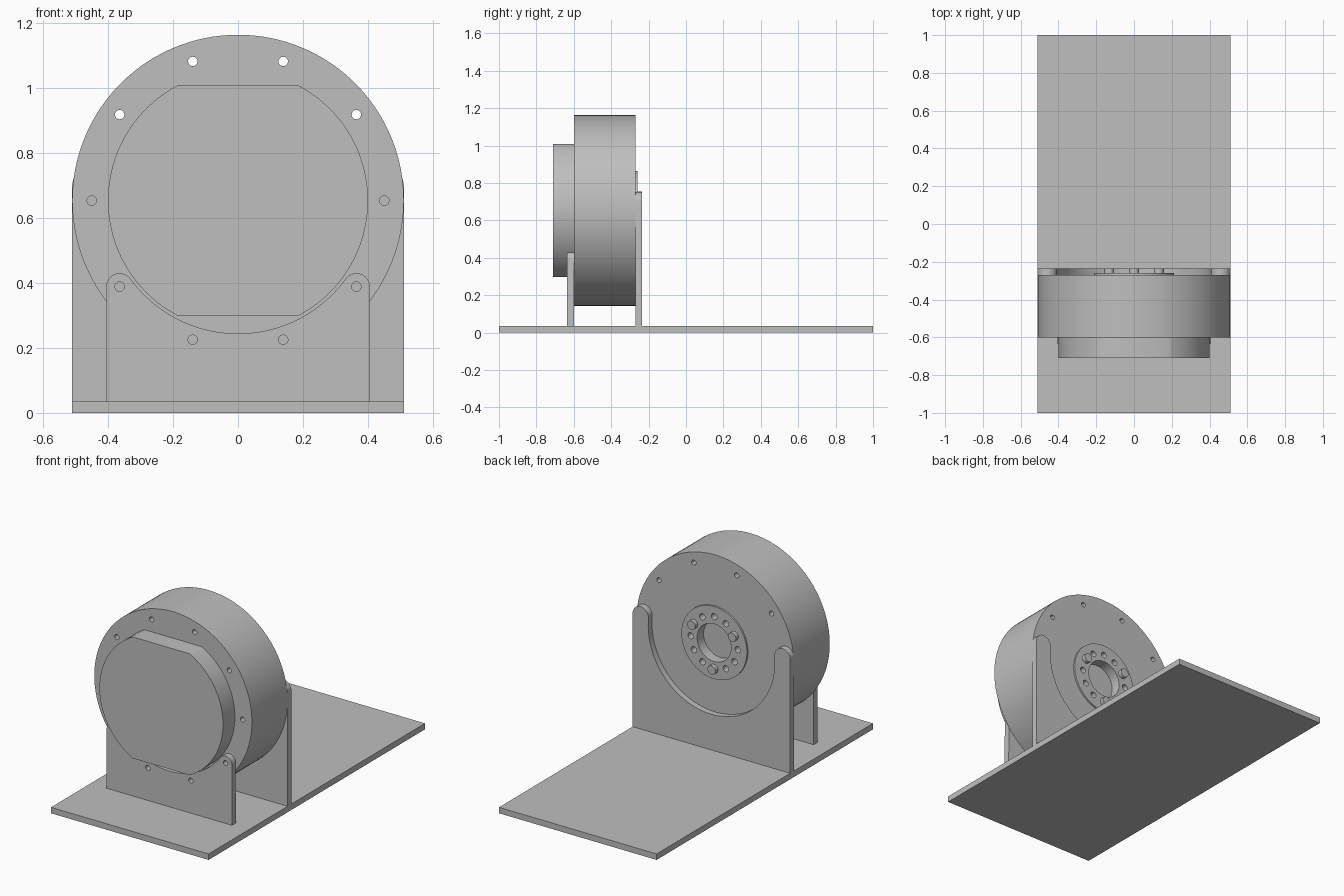
import bpy
import bmesh
from math import cos, sin, asin, radians, degrees, atan2
from mathutils import Matrix

if "Cube" in bpy.data.objects:
    bpy.data.objects.remove(bpy.data.objects["Cube"], do_unlink=True)

grey = bpy.data.materials.new("plain grey")
grey.use_nodes = True
colour = (0.52, 0.52, 0.52, 1)
grey.diffuse_color = colour
grey.node_tree.nodes["Principled BSDF"].inputs["Base Color"].default_value = colour

AXIS_Z = 0.653      # height of the drum axis
BASE_TOP = 0.035
BOLT_R = 0.45       # bolt circle
SEAT_R = 0.409      # concave seat of both brackets


def arc(cx, cz, r, start, end, steps):
    angles = [radians(start + (end - start) * i / steps) for i in range(steps + 1)]
    return [(cx + r * cos(a), cz + r * sin(a)) for a in angles]


def circle(cx, cz, r, steps=24):
    return arc(cx, cz, r, 0, 360, steps)[:-1]


def ring_points(r, angles):
    return [(r * cos(radians(a)), AXIS_Z + r * sin(radians(a))) for a in angles]


def finish(obj):
    obj.data.materials.clear()
    obj.data.materials.append(grey)
    bpy.ops.object.select_all(action='DESELECT')
    obj.select_set(True)
    bpy.context.view_layer.objects.active = obj
    bpy.ops.object.shade_smooth_by_angle(angle=radians(30))


def plate(name, loops, y0, y1):
    """Extrude an x-z outline (later loops are holes) from y0 to y1."""
    curve = bpy.data.curves.new(name + "_outline", 'CURVE')
    curve.dimensions = '2D'
    curve.fill_mode = 'BOTH'
    curve.extrude = (y1 - y0) / 2
    for loop in loops:
        spline = curve.splines.new('POLY')
        spline.points.add(len(loop) - 1)
        for point, (x, z) in zip(spline.points, loop):
            point.co = (x, z, 0, 1)
        spline.use_cyclic_u = True
    helper = bpy.data.objects.new(name + "_outline", curve)
    bpy.context.collection.objects.link(helper)
    bpy.context.view_layer.update()
    graph = bpy.context.evaluated_depsgraph_get()
    mesh = bpy.data.meshes.new_from_object(helper.evaluated_get(graph))
    bpy.data.objects.remove(helper, do_unlink=True)
    bpy.data.curves.remove(curve)
    mesh.transform(Matrix.Translation((0, (y0 + y1) / 2, 0))
                   @ Matrix.Rotation(radians(90), 4, 'X'))
    bm = bmesh.new()
    bm.from_mesh(mesh)
    bmesh.ops.remove_doubles(bm, verts=bm.verts, dist=0.00001)
    bmesh.ops.recalc_face_normals(bm, faces=bm.faces)
    bm.to_mesh(mesh)
    bm.free()
    mesh.name = name
    obj = bpy.data.objects.new(name, mesh)
    bpy.context.collection.objects.link(obj)
    finish(obj)
    return obj


def cradle(half_width, ear_x, ear_z, ear_r):
    """Bracket outline: straight sides, rounded ears, concave seat."""
    tilt = degrees(atan2(ear_z - AXIS_Z, ear_x))
    right = [(half_width, BASE_TOP)] + arc(ear_x, ear_z, ear_r, 0, 180 + tilt, 20)
    seat = arc(0, AXIS_Z, SEAT_R, tilt, -180 - tilt, 96)[1:-1]
    left = [(-x, z) for x, z in reversed(right)]
    return right + seat + left


# Base plate
bpy.ops.mesh.primitive_cube_add(size=1, location=(0, 0, BASE_TOP / 2))
base = bpy.context.object
base.name = "base_plate"
base.scale = (1.02, 2, BASE_TOP)
bpy.ops.object.transform_apply(location=True, rotation=False, scale=True)
finish(base)

# Drum with ten through holes and an opening for the hub
bolts = [circle(x, z, 0.0145) for x, z in ring_points(BOLT_R, range(0, 360, 36))]
hub_edge = circle(0, AXIS_Z, 0.212, 72)
plate("drum", [circle(0, AXIS_Z, 0.51, 128), hub_edge] + bolts, -0.6, -0.27)

# Front cap, a disc flattened at top and bottom
flat = degrees(asin(0.355 / 0.4))
cap = arc(0, AXIS_Z, 0.4, -flat, flat, 48) + arc(0, AXIS_Z, 0.4, 180 - flat, 180 + flat, 48)
plate("front_cap", [cap], -0.71, -0.6)

# Rear hub: solid core, drilled raised ring and three pins
pin_angles = (30, 150, 270)
drill_angles = [a for a in range(0, 360, 30) if a not in pin_angles]
drills = [circle(x, z, 0.018) for x, z in ring_points(0.152, drill_angles)]
plate("hub_core", [hub_edge], -0.6, -0.32)
plate("hub_ring", [hub_edge, circle(0, AXIS_Z, 0.11, 64)] + drills, -0.32, -0.26)
for i, (x, z) in enumerate(ring_points(0.152, pin_angles)):
    plate(f"hub_pin_{i + 1}", [circle(x, z, 0.026)], -0.3, -0.236)

# Front bracket, bolted through four of the holes
ear_x, ear_z = ring_points(BOLT_R, [-36])[0]
front_bolts = [circle(x, z, 0.0145)
               for x, z in ring_points(BOLT_R, (-36, -72, -108, -144))]
plate("front_bracket",
      [cradle(ear_x + 0.042, ear_x, ear_z, BOLT_R - SEAT_R)] + front_bolts,
      -0.635, -0.6)

# Rear bracket
plate("rear_bracket", [cradle(0.51, 0.459, 0.70, 0.051)], -0.27, -0.235)
